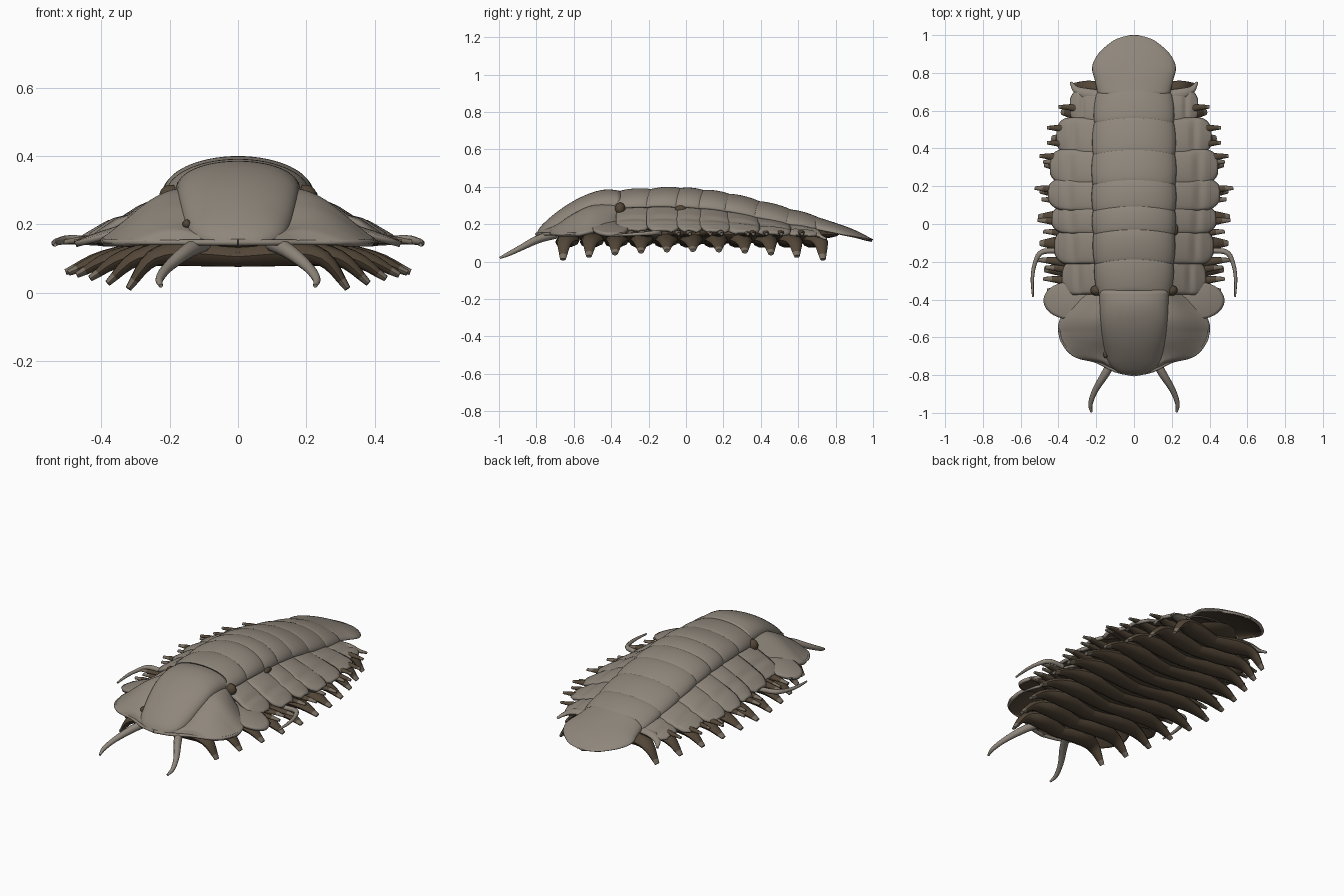
import bpy, bmesh, math
from mathutils import Vector

cube = bpy.data.objects.get("Cube")
if cube:
    bpy.data.objects.remove(cube, do_unlink=True)


def material(name, color):
    m = bpy.data.materials.new(name)
    m.use_nodes = True
    m.diffuse_color = color
    m.node_tree.nodes["Principled BSDF"].inputs["Base Color"].default_value = color
    return m


SHELL = material("stone grey shell", (0.275, 0.24, 0.2, 1))
LIMB = material("brown grey limb", (0.19, 0.157, 0.12, 1))
UNDER = material("dark brown underside", (0.085, 0.061, 0.038, 1))


def interp(keys, t):
    """Smooth curve through (t, value) keys."""
    t = min(max(t, keys[0][0]), keys[-1][0])
    i = 0
    while i < len(keys) - 2 and t > keys[i + 1][0]:
        i += 1

    def slope(k):
        a, b = keys[max(k - 1, 0)], keys[min(k + 1, len(keys) - 1)]
        return (b[1] - a[1]) / (b[0] - a[0])
    (t0, p0), (t1, p1) = keys[i], keys[i + 1]
    d = t1 - t0
    s = (t - t0) / d
    h = s * s * (3 - 2 * s)
    return (p0 * (1 - h) + p1 * h + slope(i) * d * s * (1 - s) ** 2
            - slope(i + 1) * d * s * s * (1 - s))


def finish(bm, name, mats, mirror, thick=0):
    me = bpy.data.meshes.new(name)
    bm.to_mesh(me)
    bm.free()
    ob = bpy.data.objects.new(name, me)
    bpy.context.collection.objects.link(ob)
    for m in mats:
        me.materials.append(m)
    bpy.ops.object.select_all(action='DESELECT')
    ob.select_set(True)
    bpy.context.view_layer.objects.active = ob
    bpy.ops.object.shade_smooth_by_angle(angle=math.radians(50))
    if mirror:
        mod = ob.modifiers.new("both_sides", 'MIRROR')
        mod.use_mirror_merge = False
    if thick:
        mod = ob.modifiers.new("thickness", 'SOLIDIFY')
        mod.thickness = thick
        mod.offset = -1
        mod.material_offset = 1


def patch(name, f, nu, nv, mirror=False, thick=0.018):
    """Curved plate from f(u, v) with u and v in 0..1, dark on its inner face."""
    bm = bmesh.new()
    g = [[bm.verts.new(f(i / nu, j / nv)) for j in range(nv + 1)] for i in range(nu + 1)]
    for i in range(nu):
        for j in range(nv):
            bm.faces.new((g[i][j], g[i + 1][j], g[i + 1][j + 1], g[i][j + 1]))
    bmesh.ops.remove_doubles(bm, verts=bm.verts, dist=0.0005)
    bm.normal_update()
    if sum(p.normal.z * p.calc_area() for p in bm.faces) < 0:
        bmesh.ops.reverse_faces(bm, faces=bm.faces)
    finish(bm, name, (SHELL, UNDER), mirror, thick)


def limb(name, pts, widths, flat=1.0, steps=12, sides=10, mat=SHELL, dark_to=0.0):
    """Tapered, optionally flattened tube on both sides, dark up to a part of its length."""
    n = len(pts) - 1
    axes = [[(i / n, p[k]) for i, p in enumerate(pts)] for k in range(3)]
    size = [(i / (len(widths) - 1), w) for i, w in enumerate(widths)]
    at = lambda t: Vector([interp(a, t) for a in axes])
    bm = bmesh.new()
    rings = []
    for i in range(steps + 1):
        t = i / steps
        tan = (at(min(t + 0.02, 1)) - at(max(t - 0.02, 0))).normalized()
        side = tan.cross(Vector((0, 0, 1))).normalized()
        up = side.cross(tan)
        r = max(interp(size, t), 0.003)
        th = min(r, max(r * flat, 0.008))
        ring = []
        for j in range(sides):
            a = math.tau * j / sides
            ring.append(bm.verts.new(at(t) + side * r * math.cos(a) + up * th * math.sin(a)))
        rings.append(ring)
    for i, (a, b) in enumerate(zip(rings, rings[1:])):
        for j in range(sides):
            k = (j + 1) % sides
            face = bm.faces.new((a[j], a[k], b[k], b[j]))
            face.material_index = 1 if i / steps < dark_to else 0
    bm.faces.new(rings[0])
    bm.faces.new(rings[-1])
    bmesh.ops.recalc_face_normals(bm, faces=bm.faces)
    finish(bm, name, (mat, UNDER), True)


def blob(name, center, size, mirror):
    """Dark ellipsoid."""
    bm = bmesh.new()
    bmesh.ops.create_uvsphere(bm, u_segments=32, v_segments=16, radius=1)
    for v in bm.verts:
        v.co = Vector(c + s * p for c, s, p in zip(center, size, v.co))
    finish(bm, name, (UNDER,), mirror)


# Overall body curves along y
TOP = [(-.4, .375), (-.2, .385), (-.05, .39), (.2, .362), (.4, .315), (.55, .275), (.72, .225)]
EDGE = [(-.4, .28), (-.1, .29), (.2, .27), (.5, .21), (.72, .165)]
AXIS_W = [(-.4, .185), (-.2, .205), (.2, .215), (.5, .21), (.72, .195)]
SEAMS = [-.36, -.2, -.04, .08, .22, .38, .55, .7]
REACH = [.38, .42, .435, .455, .445, .41, .34]


# Thorax: arched rings and tiled side plates
def ring_shape(y0, y1):
    def f(u, v):
        y = y0 - 0.015 + (y1 - y0 + 0.03) * v
        a = (u - 0.5) * math.pi
        top, edge = interp(TOP, y), interp(EDGE, y)
        swell = 0.014 * math.sin(math.pi * v) ** 0.5 - 0.004
        bow = 0.012 * math.cos(2 * a)
        return (math.sin(a) * (interp(AXIS_W, y) + swell), y + bow,
                edge + (top - edge) * math.cos(a) + swell * (0.3 + 0.7 * math.cos(a)))
    return f


def pleura_shape(y0, y1, reach, sweep):
    yc = (y0 + y1) / 2

    def f(u, v):
        xi = interp(AXIS_W, yc) - 0.02
        tip = max(0, (u - 0.72) / 0.28)
        length = (y1 - y0 + 0.025) * math.sqrt(1 - 0.8 * tip * tip)
        y = yc + (v - 0.5) * length + sweep * u * u
        groove = min(1, abs(u - 0.58) * 7)
        swell = 0.015 * math.sin(math.pi * v) ** 0.5 * (0.4 + 0.6 * groove)
        z0, z1 = interp(EDGE, y) - 0.005, 0.168 - 0.035 * max(0, y)
        return (xi + (reach - xi) * u, y,
                z0 + (z1 - z0) * u + 0.005 * math.sin(math.pi * u) + swell - 0.008 * tip)
    return f


for i, reach in enumerate(REACH):
    y0, y1 = SEAMS[i], SEAMS[i + 1]
    patch(f"thorax_ring_{i + 1}", ring_shape(y0, y1), 32, 12)
    patch(f"side_plate_{i + 1}", pleura_shape(y0, y1, reach, 0.006 * (2 - abs(i - 3))), 24, 12, True)


# Flat rounded lobes tucked behind the head
def lobe(u, v):
    a = math.tau * v
    return (0.335 + 0.145 * u * math.cos(a), -.405 + 0.1 * u * math.sin(a),
            0.2 - 0.012 * u * u - 0.038 * u * math.cos(a))


patch("cheek_lobe", lobe, 8, 28, True)

# Head: central dome, cheeks and thin rim
DOME_TOP = [(-.8, .15), (-.78, .185), (-.7, .258), (-.6, .325), (-.5, .37), (-.42, .386), (-.35, .378)]
DOME_EDGE = [(-.8, .145), (-.7, .18), (-.6, .245), (-.5, .29), (-.35, .295)]
DOME_W = [(-.8, .03), (-.785, .08), (-.75, .125), (-.7, .148), (-.6, .168), (-.5, .178), (-.35, .185)]
CHEEK_W = [(-.79, .05), (-.76, .13), (-.73, .2), (-.715, .29), (-.68, .348), (-.63, .382),
           (-.56, .403), (-.5, .39), (-.43, .34), (-.38, .285), (-.35, .22)]


def dome(u, v):
    y = -.8 + .45 * v ** 1.4
    a = (u - 0.5) * math.pi
    top, edge = interp(DOME_TOP, y), interp(DOME_EDGE, y)
    return (math.sin(a) * interp(DOME_W, y), y, edge + (top - edge) * math.cos(a) ** 0.85)


def cheek(u, v):
    y = -.79 + .44 * v
    xi = interp(DOME_W, y) - 0.015
    xo = max(xi, interp(CHEEK_W, y))
    zi = interp(DOME_EDGE, y) + 0.01
    zo = 0.15 + 0.1 * max(0, v - 0.5)
    s = 0.45 * u + 0.55 * u * u * (3 - 2 * u)
    return (xi + (xo - xi) * u, y, zi + (zo - zi) * s + 0.028 * math.sin(math.pi * u) * math.sin(math.pi * v))


patch("head_dome", dome, 36, 28)
patch("head_cheek", cheek, 20, 48, True)
limb("head_rim", [(0, -.795, .147), (.1, -.775, .147), (.2, -.727, .147), (.31, -.697, .148),
                  (.382, -.62, .15), (.395, -.54, .155)], [.012, .01, .009, .008, .007, .005], 0.9, 30)

# Dark gaps between plates
blob("neck_gap", (.197, -.352, .282), (.034, .028, .034), True)
blob("left_seam_gap", (.22, -.03, .28), (.014, .03, .02), False)
blob("right_cheek_pit", (-.15, -.69, .2), (.013, .02, .014), False)

# Tail shield
TAIL_W = [(.68, .19), (.76, .207), (.83, .222), (.9, .19), (.96, .125), (.985, .08), (1, .02)]
TAIL_TOP = [(.68, .245), (.8, .207), (.9, .17), (.97, .135), (1, .12)]
TAIL_EDGE = [(.68, .175), (.8, .152), (1, .115)]


def tail(u, v):
    y = .68 + .32 * (1 - (1 - v) ** 1.5)
    a = (u - 0.5) * math.pi
    top, edge = interp(TAIL_TOP, y), interp(TAIL_EDGE, y)
    return (math.sin(a) * interp(TAIL_W, y), y, edge + (top - edge) * math.cos(a))


patch("tail_shield", tail, 32, 20)

# Underside body
blob("belly", (0, .06, .145), (.28, .76, .05), False)

# Eleven pairs of bladed legs
for i in range(11):
    y = -.63 + .132 * i
    mid = math.sin(math.pi * (i + 1.5) / 13)
    x = 0.22 + 0.285 * mid
    back = 0.03 * (i - 4) / 6
    low = 0.06 - 0.075 * (1 - mid)
    limb(f"leg_{i + 1}", [(-.01, y - .02, .105), (x * .45, y, .115), (x * .78, y + back, .1), (x, y + back * 1.4, low)],
         [.05, .062, .04, .015], 0.62, mat=LIMB, dark_to=0.85)

# Thin gill spines reaching past the side plates: (y, tip x)
SPINES = [(.62, .4), (.51, .46), (.43, .46), (.36, .5), (.33, .48), (.19, .525), (.13, .49),
          (.02, .51), (-.04, .48), (-.19, .51), (-.23, .47), (-.29, .48), (-.35, .46)]
for i, (y, tip) in enumerate(SPINES):
    limb(f"gill_spine_{i + 1}", [(.22, y - .03, .15), (tip - .08, y - .005, .155), (tip, y, .148)],
         [.04, .02, .009], 0.7, mat=LIMB, dark_to=0.9 if y > 0.35 else 0.6)

# Feelers and hooks
limb("front_feeler", [(.1, -.7, .145), (.15, -.79, .12), (.205, -.88, .075), (.23, -.95, .04), (.226, -.995, .02)],
     [.024, .022, .016, .012, .006], 1, 20)
limb("side_feeler", [(.4, -.14, .15), (.49, -.15, .155), (.525, -.21, .15), (.538, -.29, .145), (.535, -.385, .14)],
     [.014, .014, .011, .009, .005], 1, 20)
limb("rear_hook", [(.19, .675, .16), (.26, .69, .155), (.305, .71, .14), (.335, .75, .12)], [.035, .03, .02, .006], 0.6)
